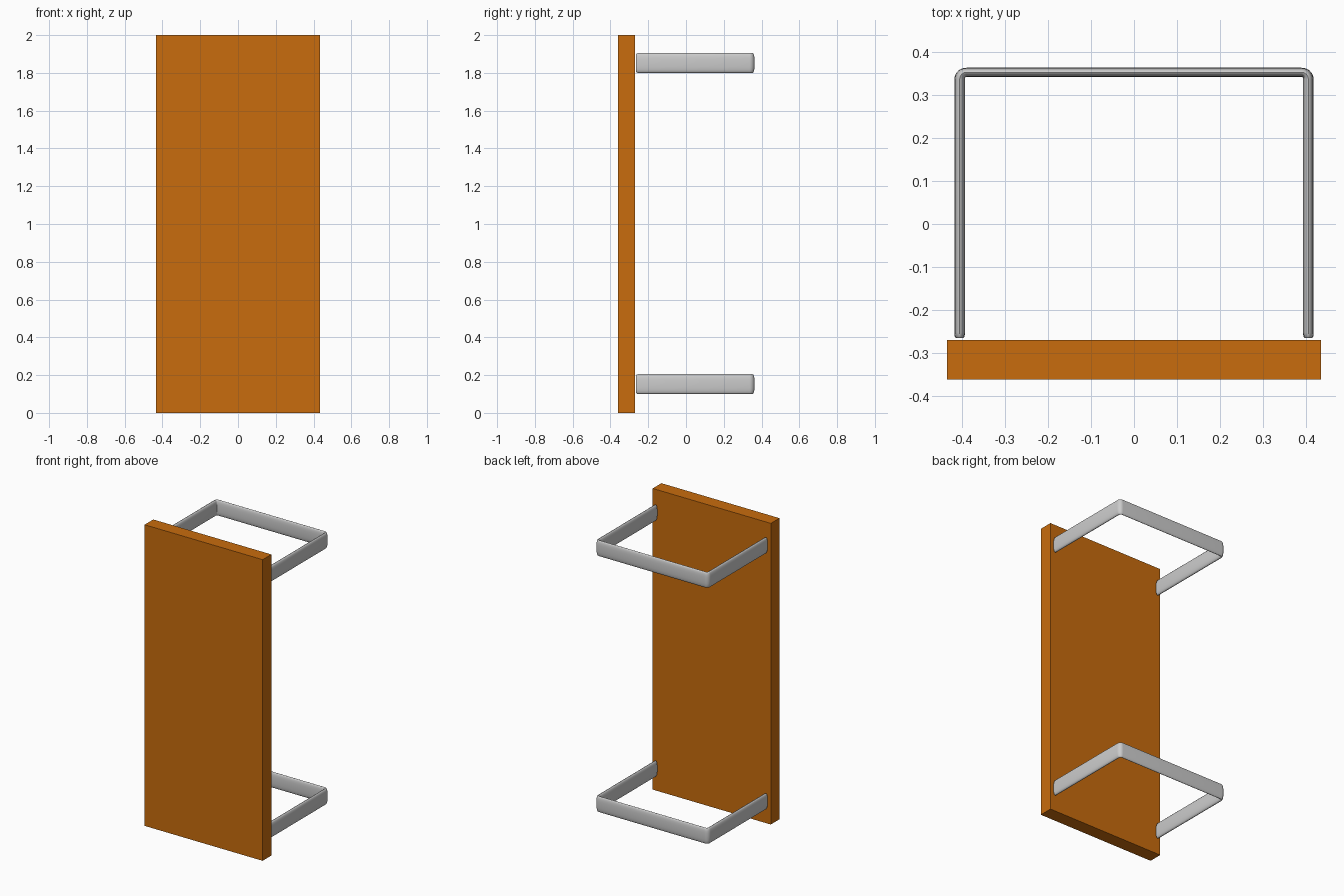
import bpy, bmesh, math

if "Cube" in bpy.data.objects:
    bpy.data.objects.remove(bpy.data.objects["Cube"])

WOOD = bpy.data.materials.new("orange_board")
WOOD.diffuse_color = (0.58, 0.15, 0.004, 1)
WOOD.use_nodes = True
WOOD.node_tree.nodes["Principled BSDF"].inputs["Base Color"].default_value = WOOD.diffuse_color


def finish(bm, name):
    bmesh.ops.recalc_face_normals(bm, faces=bm.faces)
    mesh = bpy.data.meshes.new(name)
    bm.to_mesh(mesh)
    bm.free()
    obj = bpy.data.objects.new(name, mesh)
    bpy.context.collection.objects.link(obj)
    return obj


def softened(v, power=0.8):
    return math.copysign(abs(v) ** power, v)


def u_path():
    # (x, y, direction angle, half thickness, section scale) along the left half
    X, Y, R = 0.405, 0.3525, 0.016
    up = math.pi / 2
    half = [(-X, -0.265, up, 0.0125, 0.72),
            (-X, -0.261, up, 0.0125, 0.92),
            (-X, -0.252, up, 0.0125, 1.0)]
    for i in range(7):
        a = up * i / 6
        half.append((-X + R - R * math.cos(a), Y - R + R * math.sin(a),
                     up - a, 0.0125 - 0.002 * i / 6, 1.0))
    mirrored = [(-x, y, -a, t, s) for x, y, a, t, s in reversed(half)]
    return half + mirrored


def bracket(name, z):
    # Flattened round bar swept along the U-shaped path
    bm = bmesh.new()
    sides, rings = 20, []
    for x, y, a, t, s in u_path():
        nx, ny = -math.sin(a), math.cos(a)
        height = 0.0525 * (1 - (1 - s) * 0.4)
        ring = []
        for k in range(sides):
            b = 2 * math.pi * k / sides
            w = t * s * softened(math.cos(b))
            ring.append(bm.verts.new((x + nx * w, y + ny * w,
                                      z + height * softened(math.sin(b)))))
        rings.append(ring)
    for r0, r1 in zip(rings, rings[1:]):
        for k in range(sides):
            j = (k + 1) % sides
            bm.faces.new((r0[k], r0[j], r1[j], r1[k]))
    bm.faces.new(rings[0])
    bm.faces.new(rings[-1])
    obj = finish(bm, name)
    bpy.ops.object.select_all(action='DESELECT')
    obj.select_set(True)
    bpy.context.view_layer.objects.active = obj
    bpy.ops.object.shade_smooth_by_angle(angle=math.radians(40))


# Upright board
bm = bmesh.new()
bmesh.ops.create_cube(bm, size=1)
for v in bm.verts:
    v.co = (v.co.x * 0.868, v.co.y * 0.091 - 0.3155, v.co.z * 2 + 1)
finish(bm, "board").data.materials.append(WOOD)

# Two rear brackets
bracket("lower_bracket", 0.1525)
bracket("upper_bracket", 1.8525)
